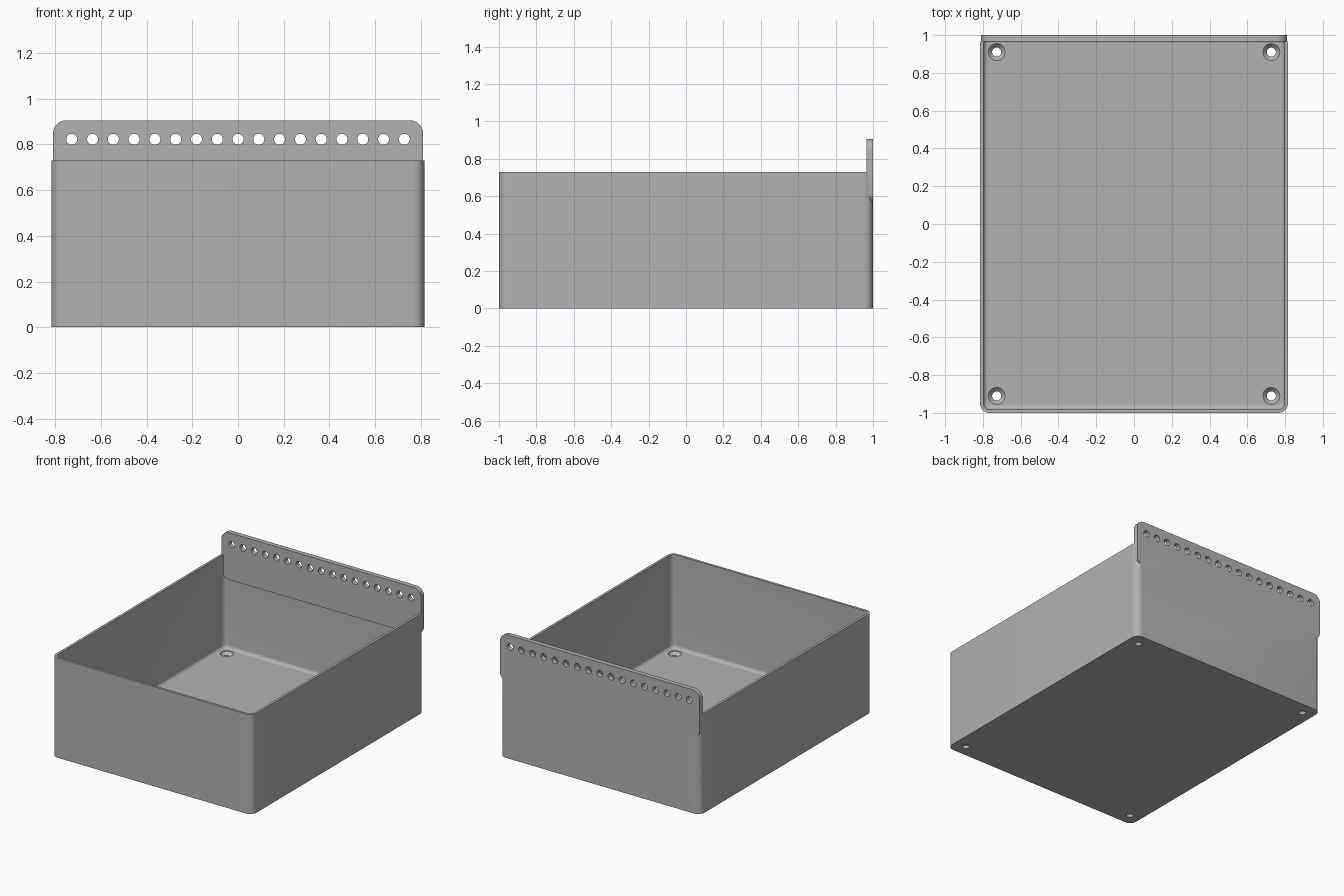
import bpy
import bmesh
from math import cos, sin, pi, radians
from mathutils import Matrix

cube = bpy.data.objects.get("Cube")
if cube:
    bpy.data.objects.remove(cube, do_unlink=True)

# Overall sizes
HALF_X, HALF_Y, HEIGHT = 0.815, 1.0, 0.73
WALL, FLOOR, FILLET = 0.018, 0.045, 0.025
CORNER = 0.05
PLATE_X, PLATE_IN, PLATE_LOW, PLATE_TOP = 0.81, 0.965, 0.56, 0.905

grey = bpy.data.materials.new("plain grey")
grey.use_nodes = True
colour = (0.45, 0.45, 0.45, 1)
grey.diffuse_color = colour
grey.node_tree.nodes["Principled BSDF"].inputs["Base Color"].default_value = colour


def rounded_rect(hx, hy, r, steps=8):
    """Counter-clockwise outline of a rectangle with rounded corners."""
    pts = []
    for k, (sx, sy) in enumerate([(1, 1), (-1, 1), (-1, -1), (1, -1)]):
        for i in range(steps + 1):
            a = (k + i / steps) * pi / 2
            pts.append((sx * (hx - r) + r * cos(a), sy * (hy - r) + r * sin(a)))
    return pts


def circle(r, n=32):
    return [(r * cos(2 * pi * i / n), r * sin(2 * pi * i / n)) for i in range(n)]


def loft(bm, rings, matrix=Matrix()):
    """Closed solid through a stack of (outline, z) rings."""
    layers = [[bm.verts.new(matrix @ Matrix.Translation((x, y, z)).translation)
               for x, y in pts] for pts, z in rings]
    n = len(layers[0])
    for low, high in zip(layers, layers[1:]):
        for i in range(n):
            j = (i + 1) % n
            bm.faces.new((low[i], low[j], high[j], high[i]))
    bm.faces.new(layers[0][::-1])
    bm.faces.new(layers[-1])


def make_object(name, bm):
    bmesh.ops.recalc_face_normals(bm, faces=bm.faces)
    mesh = bpy.data.meshes.new(name)
    bm.to_mesh(mesh)
    bm.free()
    mesh.materials.append(grey)
    ob = bpy.data.objects.new(name, mesh)
    bpy.context.collection.objects.link(ob)
    return ob


def solid(name, rings, matrix=Matrix()):
    bm = bmesh.new()
    loft(bm, rings, matrix)
    return make_object(name, bm)


def combine(target, tool, operation):
    """Apply a boolean and remove the helper."""
    mod = target.modifiers.new(operation.lower(), "BOOLEAN")
    mod.operation, mod.object, mod.solver = operation, tool, "EXACT"
    bpy.context.view_layer.update()
    graph = bpy.context.evaluated_depsgraph_get()
    result = bpy.data.meshes.new_from_object(target.evaluated_get(graph))
    target.modifiers.clear()
    target.data = result
    bpy.data.objects.remove(tool, do_unlink=True)


# Open box with rounded upright corners
outer = rounded_rect(HALF_X, HALF_Y, CORNER)
box = solid("storage_box", [(outer, 0), (outer, HEIGHT)])

# Cavity with a filleted floor edge
rings = []
for i in range(7):
    a = i / 6 * pi / 2
    inset = WALL + FILLET * (1 - sin(a))
    rings.append((rounded_rect(HALF_X - inset, HALF_Y - inset, CORNER - inset),
                  FLOOR + FILLET * (1 - cos(a))))
rings.append((rounded_rect(HALF_X - WALL, HALF_Y - WALL, CORNER - WALL), HEIGHT + 0.1))
combine(box, solid("cavity_cutter", rings), "DIFFERENCE")

# Rounded hanging plate flush with the back wall
plate_outline = rounded_rect(PLATE_X, (PLATE_TOP - PLATE_LOW) / 2, 0.06)
upright = Matrix.Translation((0, 0, (PLATE_TOP + PLATE_LOW) / 2)) @ Matrix.Rotation(radians(90), 4, "X")
plate = solid("hanging_plate", [(plate_outline, -HALF_Y), (plate_outline, -PLATE_IN)], upright)
combine(box, plate, "UNION")

# Row of hanging holes, and countersunk screw holes in the floor corners
bm = bmesh.new()
for i in range(17):
    place = Matrix.Translation((-0.727 + i * 0.0909, 0, 0.822)) @ Matrix.Rotation(radians(90), 4, "X")
    loft(bm, [(circle(0.024), -1.1), (circle(0.024), -0.9)], place)
for sx in (-1, 1):
    for sy in (-1, 1):
        loft(bm, [(circle(0.024), -0.1), (circle(0.024), 0.02),
                  (circle(0.045), FLOOR - 0.004), (circle(0.045), FLOOR + 0.02)],
             Matrix.Translation((sx * 0.727, sy * 0.91, 0)))
combine(box, make_object("hole_cutters", bm), "DIFFERENCE")

# Smooth the curves, keep the edges crisp
bpy.ops.object.select_all(action="DESELECT")
box.select_set(True)
bpy.context.view_layer.objects.active = box
bpy.ops.object.shade_smooth_by_angle(angle=radians(30))
